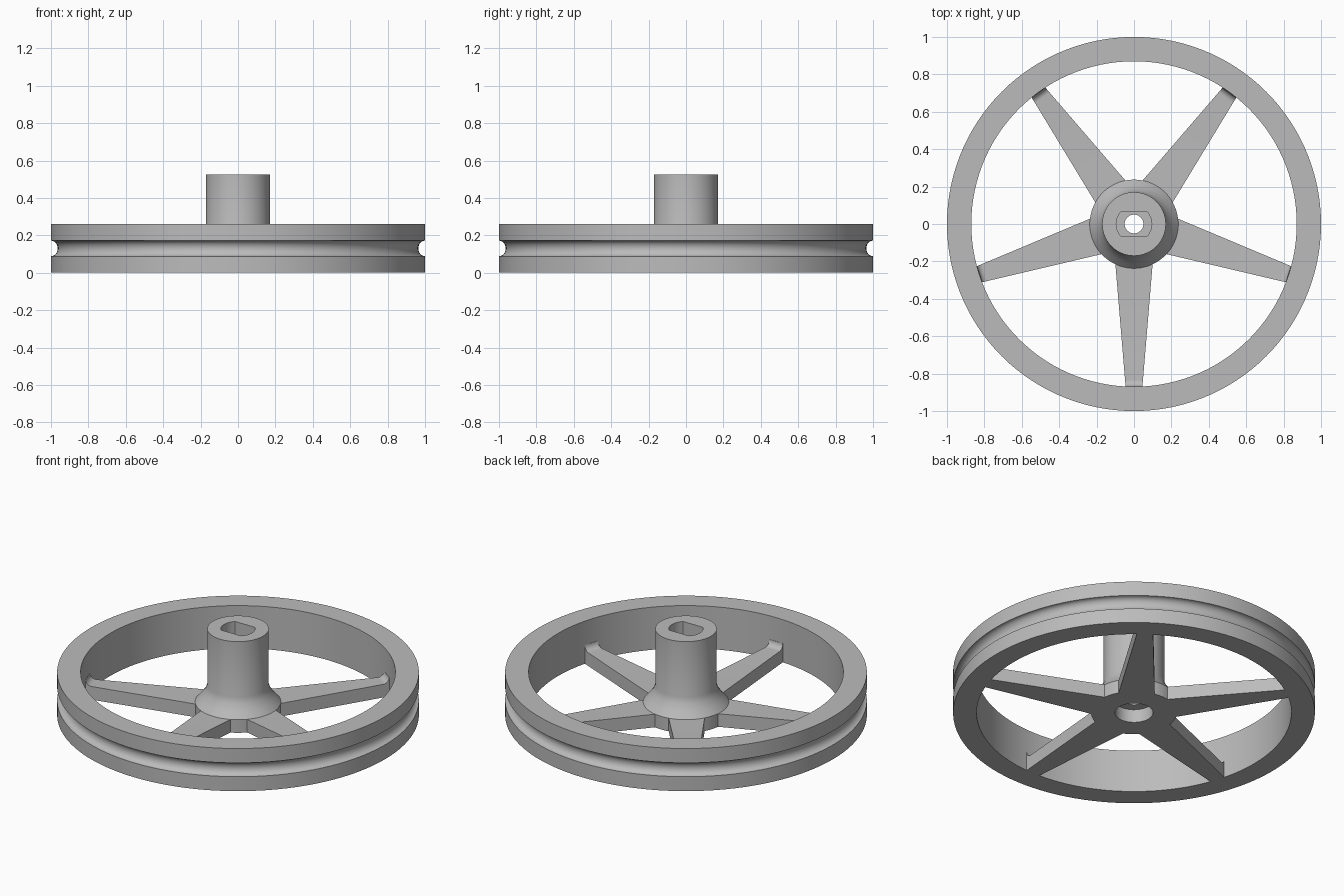
import bpy, bmesh
from math import sin, cos, pi, radians

cube = bpy.data.objects.get("Cube")
if cube:
    bpy.data.objects.remove(cube, do_unlink=True)

grey = bpy.data.materials.new("plain grey")
grey.use_nodes = True
colour = (0.5, 0.5, 0.5, 1)
grey.diffuse_color = colour
grey.node_tree.nodes["Principled BSDF"].inputs["Base Color"].default_value = colour


def finish(name, bm):
    bmesh.ops.recalc_face_normals(bm, faces=bm.faces)
    mesh = bpy.data.meshes.new(name)
    bm.to_mesh(mesh)
    bm.free()
    mesh.materials.append(grey)
    obj = bpy.data.objects.new(name, mesh)
    bpy.context.collection.objects.link(obj)
    bpy.ops.object.select_all(action="DESELECT")
    obj.select_set(True)
    bpy.context.view_layer.objects.active = obj
    bpy.ops.object.shade_smooth_by_angle(angle=radians(30))
    return obj


def lathe(name, profile, steps=120):
    """Revolve a closed profile of (radius, z, flat); flat clamps y."""
    bm = bmesh.new()
    rings = []
    for r, z, flat in profile:
        ring = []
        for i in range(steps):
            a = 2 * pi * i / steps
            y = max(-flat, min(flat, r * sin(a)))
            ring.append(bm.verts.new((r * cos(a), y, z)))
        rings.append(ring)
    for k, ring in enumerate(rings):
        above = rings[(k + 1) % len(rings)]
        for i in range(steps):
            j = (i + 1) % steps
            bm.faces.new((ring[i], ring[j], above[j], above[i]))
    return finish(name, bm)


# Rim with a round belt groove
GROOVE = 0.042
groove = [(1 - 0.036 * cos(t), 0.13 + GROOVE * sin(t), 2)
          for t in (-pi / 2 + pi * i / 12 for i in range(13))]
lathe("rim", [(0.87, 0, 2), (1, 0, 2)] + groove + [(1, 0.26, 2), (0.87, 0.26, 2)])

# Hub: flared base, tall boss, two-flat socket, through hole, bottom recess
lathe("hub", [
    (0.105, 0, 2), (0.237, 0, 2), (0.237, 0.08, 2),
    (0.207, 0.115, 2), (0.182, 0.15, 2), (0.17, 0.185, 2),
    (0.17, 0.525, 2), (0.095, 0.525, 0.068), (0.095, 0.25, 0.068),
    (0.05, 0.25, 2), (0.05, 0.08, 2), (0.105, 0.08, 2),
])

# Tapered spokes with a small fillet where they meet the rim
FILLET, HEIGHT, END = 0.035, 0.08, 0.868
curve = [(END - FILLET + FILLET * sin(t), HEIGHT + FILLET * (1 - cos(t)))
         for t in (pi / 2 * i / 8 for i in range(9))]
outline = [(0.21, 0), (0.875, 0), (0.875, HEIGHT + FILLET)] + curve[::-1] + [(0.21, HEIGHT)]


def half_width(r):
    return 0.1 - 0.055 * (r - 0.21) / 0.66


for n in range(5):
    a = -pi / 2 + 2 * pi * n / 5
    bm = bmesh.new()
    sides = []
    for s in (-1, 1):
        side = []
        for r, z in outline:
            w = s * half_width(r)
            side.append(bm.verts.new((r * cos(a) - w * sin(a), r * sin(a) + w * cos(a), z)))
        bm.faces.new(side)
        sides.append(side)
    left, right = sides
    for i in range(len(outline)):
        j = (i + 1) % len(outline)
        bm.faces.new((left[i], left[j], right[j], right[i]))
    finish(f"spoke_{n + 1}", bm)
